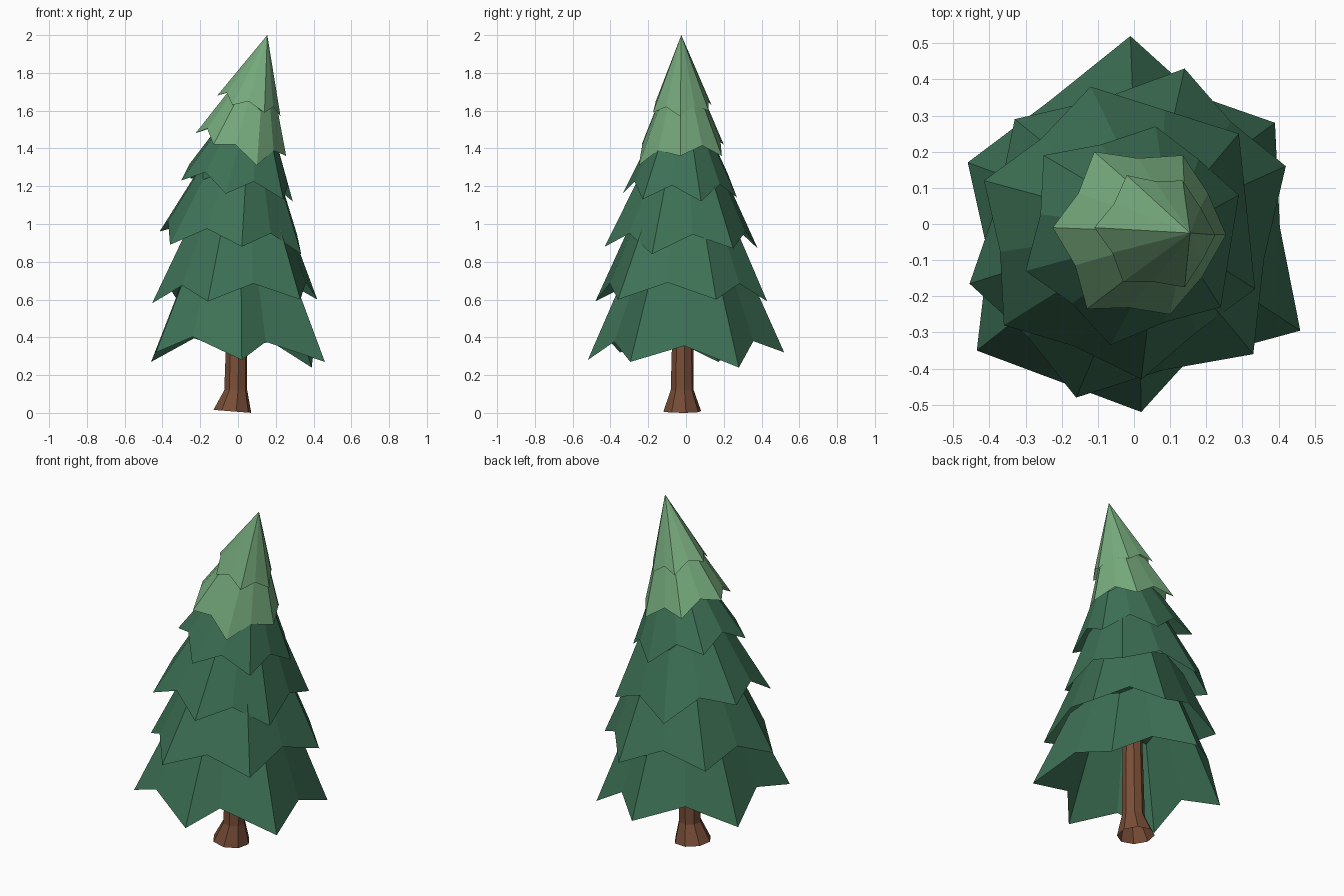
import bpy, bmesh, math
from mathutils import Vector

if "Cube" in bpy.data.objects:
    bpy.data.objects.remove(bpy.data.objects["Cube"])


def material(name, rgb):
    m = bpy.data.materials.new(name)
    m.diffuse_color = (*rgb, 1)
    m.use_nodes = True
    m.node_tree.nodes["Principled BSDF"].inputs["Base Color"].default_value = m.diffuse_color
    return m


DARK = material("dark green needles", (0.047, 0.165, 0.092))
LIGHT = material("light green needles", (0.18, 0.40, 0.20))
BARK = material("brown bark", (0.19, 0.075, 0.038))


def finish(name, bm, mat):
    me = bpy.data.meshes.new(name)
    bm.to_mesh(me)
    bm.free()
    me.materials.append(mat)
    ob = bpy.data.objects.new(name, me)
    bpy.context.collection.objects.link(ob)
    return ob


def skirt(name, mat, apex, cut, lift, ratios, tips, skew=(0.5,)):
    """Hollow pleated cone: low branch tips with raised notches between them.
    Below 1, cut shortens the cone to a shoulder hidden in the tier above."""
    bm = bmesh.new()
    apex = Vector(apex)
    rim = []
    tips = [Vector(t) for t in tips]
    centre = sum(tips, Vector()) / len(tips)
    for i, t in enumerate(tips):
        chord = t.lerp(tips[(i + 1) % len(tips)], skew[i % len(skew)])
        notch = centre + (chord - centre) * ratios[i % len(ratios)]
        notch.z = chord.z + lift
        rim += [t, notch]
    n = len(rim)
    low = [bm.verts.new(p) for p in rim]
    if cut < 1:
        high = [bm.verts.new(p.lerp(apex, cut)) for p in rim]
        for i in range(n):
            j = (i + 1) % n
            bm.faces.new((low[i], low[j], high[j], high[i]))
        top = sum((v.co for v in high), Vector()) / n + Vector((0, 0, 0.05))
        low = high
    else:
        top = apex
    peak = bm.verts.new(top)
    for i in range(n):
        bm.faces.new((low[i], low[(i + 1) % n], peak))
    return finish(name, bm, mat)


# Branch tiers, bottom to top; tips run counter-clockwise
skirt("branch_tier_1", DARK, (0.01, 0, 1.48), 0.37, 0.1, (0.85, 0.95, 0.9, 0.99, 0.9, 1.0), [
    (0.02, -0.52, 0.28), (0.46, -0.295, 0.27), (0.39, 0.28, 0.24),
    (-0.01, 0.52, 0.32), (-0.46, 0.17, 0.27), (-0.435, -0.35, 0.32)],
    skew=(0.35, 0.5, 0.5, 0.5, 0.5, 0.43))
skirt("branch_tier_2", DARK, (0.04, -0.01, 1.62), 0.37, 0.09, (0.96,), [
    (-0.16, -0.48, 0.59), (0.33, -0.36, 0.60), (0.42, 0.16, 0.60),
    (0.14, 0.43, 0.59), (-0.33, 0.29, 0.61), (-0.455, -0.165, 0.58)])
skirt("branch_tier_3", DARK, (0.07, -0.01, 1.73), 0.41, 0.09, (0.98, 1.0, 1.0, 0.95, 0.95, 0.95), [
    (0.02, -0.43, 0.88), (0.335, -0.18, 0.84), (0.29, 0.25, 0.87),
    (-0.12, 0.38, 0.87), (-0.415, 0.12, 0.96), (-0.36, -0.28, 0.89)])
skirt("branch_tier_4", DARK, (0.105, -0.02, 1.79), 0.42, 0.08, (0.96, 1.0, 1.02, 0.96, 0.94, 0.94), [
    (-0.065, -0.335, 1.16), (0.24, -0.23, 1.13), (0.29, 0.08, 1.12),
    (0.06, 0.27, 1.14), (-0.25, 0.19, 1.24), (-0.30, -0.13, 1.23)])
skirt("branch_tier_5", LIGHT, (0.145, -0.025, 1.95), 0.45, 0.055, (0.95, 1.06, 1.05, 0.94, 0.92, 0.92), [
    (-0.13, -0.235, 1.42), (0.10, -0.25, 1.31), (0.255, -0.03, 1.36),
    (0.135, 0.19, 1.36), (-0.11, 0.20, 1.42), (-0.225, -0.01, 1.48)])
skirt("tree_top", LIGHT, (0.155, -0.025, 2.0), 1, 0.04, (0.95, 1.03, 1.03, 0.94, 0.92, 0.92), [
    (-0.03, -0.16, 1.63), (0.14, -0.175, 1.59), (0.225, -0.03, 1.57),
    (0.135, 0.12, 1.60), (-0.02, 0.135, 1.63), (-0.11, -0.01, 1.68)])

# Trunk: eight-sided open tube, flared at the slightly tilted foot
bm = bmesh.new()
SIDES = 8
rings = []
for x, y, z, r in ((-0.03, -0.02, 0.0, 0.102), (-0.012, -0.02, 0.12, 0.062), (0.0, -0.015, 0.75, 0.05)):
    ring = []
    for k in range(SIDES):
        a = math.tau * (k + 0.25) / SIDES
        tilt = 0.008 * (1 - math.cos(a)) if z == 0 else 0
        ring.append(bm.verts.new((x + r * math.cos(a), y + r * math.sin(a), z + tilt)))
    rings.append(ring)
for low, high in zip(rings, rings[1:]):
    for k in range(SIDES):
        j = (k + 1) % SIDES
        bm.faces.new((low[k], low[j], high[j], high[k]))
finish("trunk", bm, BARK)
